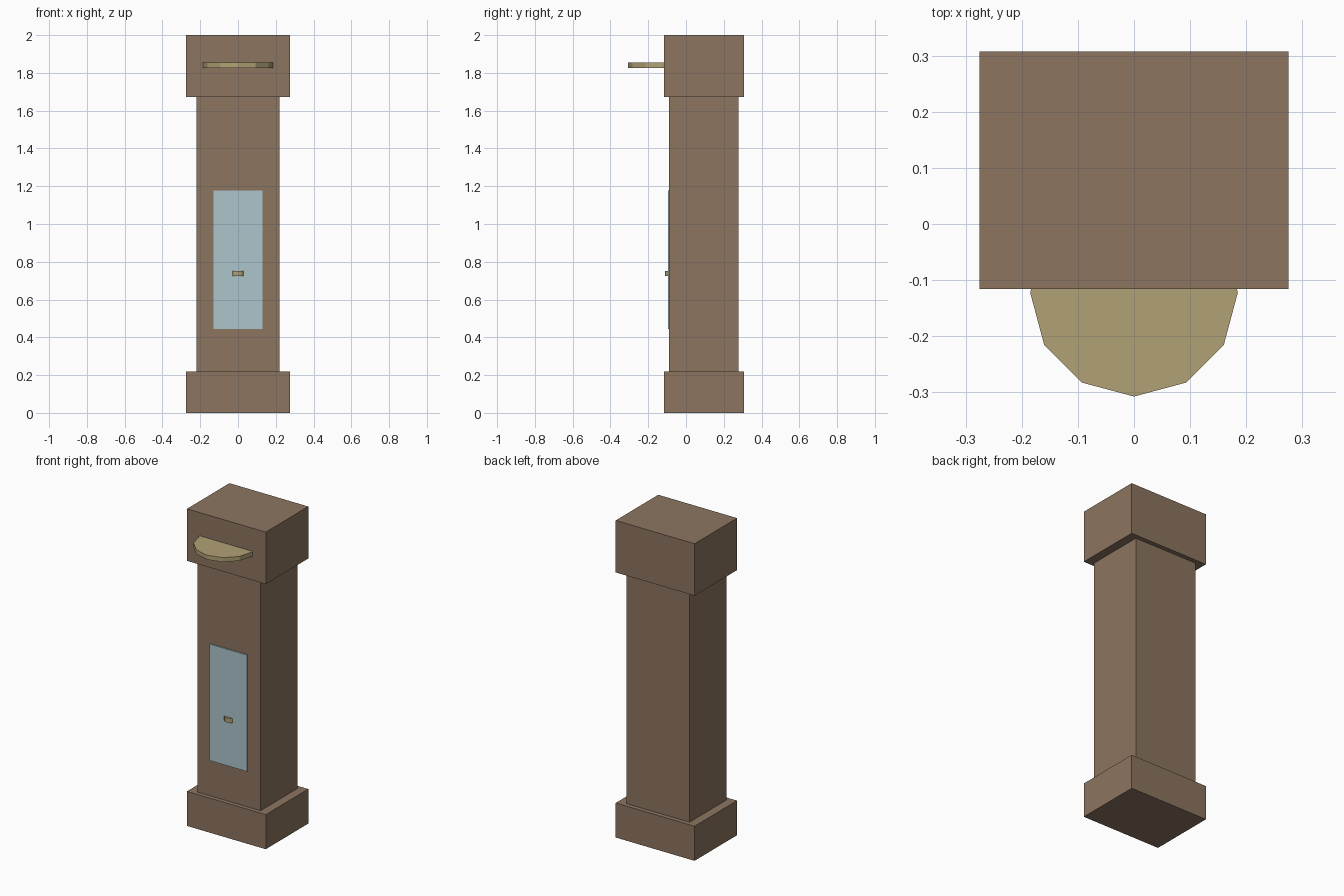
import bpy
import bmesh
from math import pi
from mathutils import Matrix

if "Cube" in bpy.data.objects:
    bpy.data.objects.remove(bpy.data.objects["Cube"])


def material(name, srgb):
    m = bpy.data.materials.new(name)
    m.diffuse_color = [(c / 255) ** 2.2 for c in srgb] + [1]
    m.use_nodes = True
    m.node_tree.nodes["Principled BSDF"].inputs["Base Color"].default_value = m.diffuse_color
    return m


wood = material("wood", (139, 116, 96))
brass = material("brass", (175, 160, 116))
glass = material("glass", (172, 196, 202))


def finish(name, bm, mat):
    mesh = bpy.data.meshes.new(name)
    bm.to_mesh(mesh)
    bm.free()
    mesh.materials.append(mat)
    obj = bpy.data.objects.new(name, mesh)
    bpy.context.collection.objects.link(obj)


def box(name, half_x, y0, y1, z0, z1, mat):
    bm = bmesh.new()
    place = (Matrix.Translation((0, (y0 + y1) / 2, (z0 + z1) / 2))
             @ Matrix.Diagonal((2 * half_x, y1 - y0, z1 - z0, 1)))
    bmesh.ops.create_cube(bm, size=1, matrix=place)
    finish(name, bm, mat)


def disc(name, radius, y, z0, z1, mat):
    # flat twelve-sided disc with a corner pointing to the front
    bm = bmesh.new()
    place = Matrix.Translation((0, y, (z0 + z1) / 2)) @ Matrix.Rotation(pi / 2, 4, 'Z')
    bmesh.ops.create_cone(bm, cap_ends=True, segments=12, radius1=radius,
                          radius2=radius, depth=z1 - z0, matrix=place)
    finish(name, bm, mat)


# wooden case
box("base", 0.275, -0.116, 0.3075, 0, 0.218, wood)
box("trunk", 0.22, -0.089, 0.279, 0.218, 1.672, wood)
box("hood", 0.275, -0.116, 0.3075, 1.672, 2, wood)

# glass door and its knob
box("door", 0.13, -0.096, -0.085, 0.443, 1.178, glass)
disc("door_knob", 0.037, -0.0745, 0.724, 0.752, brass)

# horizontal dial, half sunk into the hood
disc("dial", 0.185, -0.1225, 1.826, 1.854, brass)
